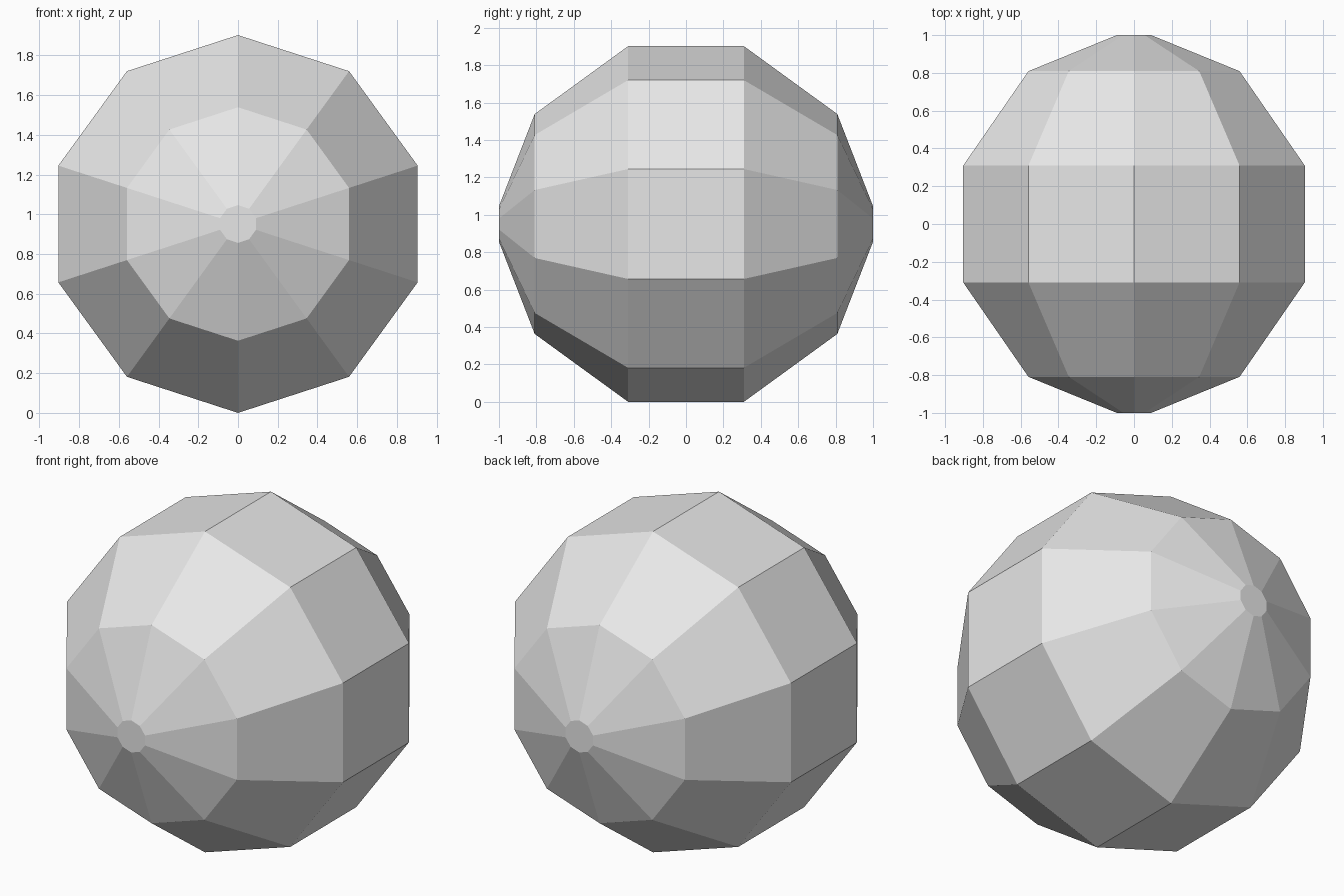
import bpy
import bmesh
from math import sin, cos, pi

default = bpy.data.objects.get("Cube")
if default:
    bpy.data.objects.remove(default, do_unlink=True)

SIDES = 10
RADIUS = sin(2 * pi / 5)  # widest ring; its lowest corner rests on the floor


def flat_material(name, colour):
    mat = bpy.data.materials.new(name)
    mat.use_nodes = True
    mat.diffuse_color = colour
    mat.node_tree.nodes["Principled BSDF"].inputs["Base Color"].default_value = colour
    return mat


# Half profile (radius, y), mirrored front to back; the poles are small flat discs
half = [(0.095, -1.0), (sin(pi / 5), -cos(pi / 5)), (RADIUS, -cos(2 * pi / 5))]
profile = half + [(r, -y) for r, y in reversed(half)]

# Faceted ball: rings around the y axis, bridged with quads and capped
bm = bmesh.new()
rings = []
for r, y in profile:
    angles = [2 * pi * i / SIDES for i in range(SIDES)]
    rings.append([bm.verts.new((r * sin(a), y, RADIUS + r * cos(a))) for a in angles])
for a, b in zip(rings, rings[1:]):
    for i in range(SIDES):
        j = (i + 1) % SIDES
        bm.faces.new((a[i], a[j], b[j], b[i]))
bm.faces.new(rings[0])
bm.faces.new(rings[-1])
bmesh.ops.recalc_face_normals(bm, faces=bm.faces)

mesh = bpy.data.meshes.new("faceted_ball")
bm.to_mesh(mesh)
bm.free()
mesh.materials.append(flat_material("light grey", (0.8, 0.8, 0.8, 1.0)))
ball = bpy.data.objects.new("faceted_ball", mesh)
bpy.context.collection.objects.link(ball)
